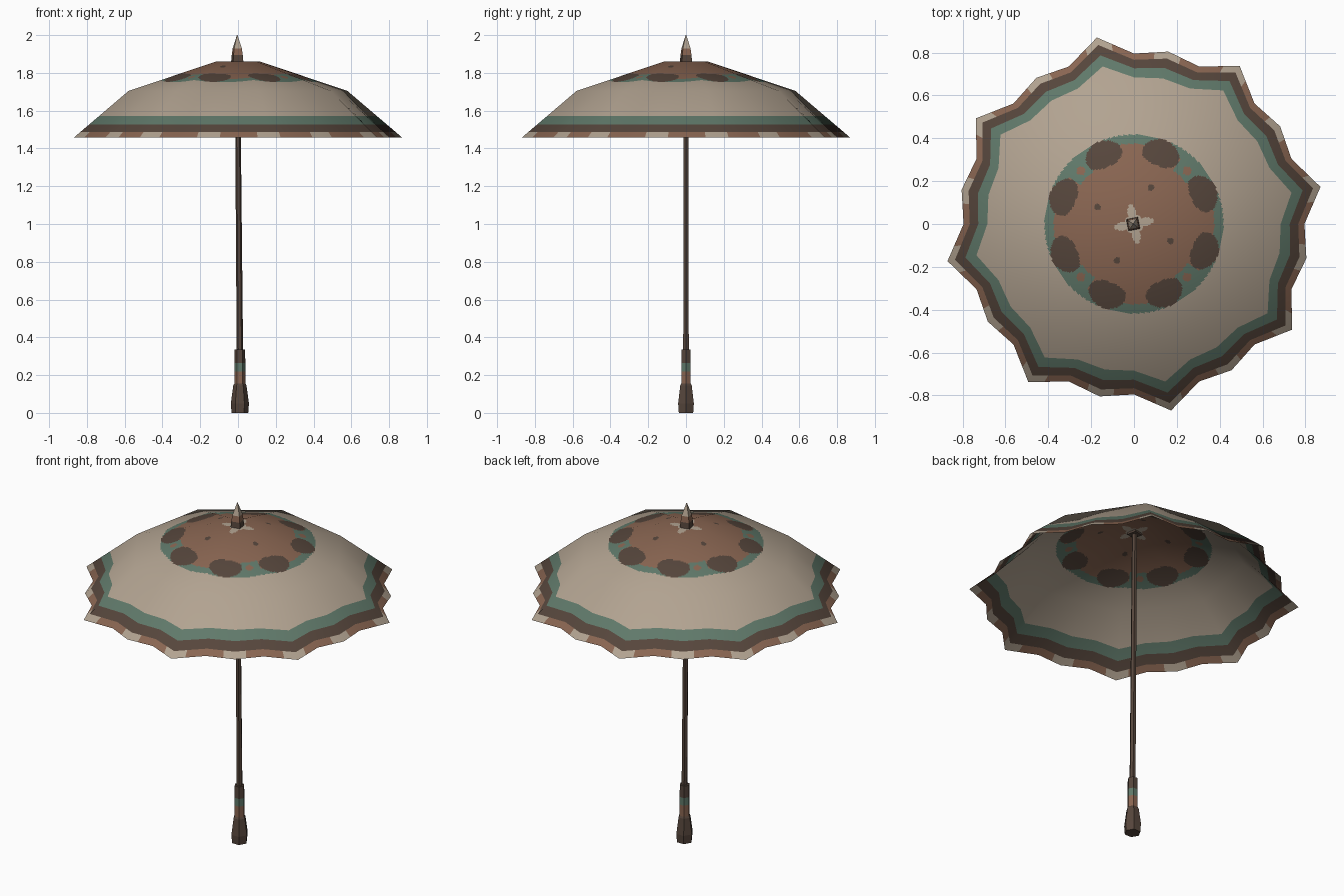
import bpy, math
from mathutils import Vector

if "Cube" in bpy.data.objects:
    bpy.data.objects.remove(bpy.data.objects["Cube"])

MATS = ["beige", "rust", "green", "dark_brown"]
SRGB = {"beige": (178, 163, 145), "rust": (138, 102, 82),
        "green": (96, 121, 106), "dark_brown": (86, 70, 60)}
BEIGE, RUST, GREEN, DARK = range(4)


def lin(c):
    c /= 255
    return c / 12.92 if c < 0.04045 else ((c + 0.055) / 1.055) ** 2.4


mats = []
for n in MATS:
    m = bpy.data.materials.new(n)
    m.diffuse_color = (*[lin(c) for c in SRGB[n]], 1)
    m.use_nodes = True
    m.node_tree.nodes["Principled BSDF"].inputs["Base Color"].default_value = m.diffuse_color
    mats.append(m)


def make(name, verts, faces, rule):
    me = bpy.data.meshes.new(name)
    me.from_pydata(verts, [], faces)
    for m in mats:
        me.materials.append(m)
    for p in me.polygons:
        p.material_index = rule(p.center)
    ob = bpy.data.objects.new(name, me)
    bpy.context.collection.objects.link(ob)
    return ob


# ---- canopy: eight ribs, scalloped rim ----
RIB0 = 11.25


def octagon(R):
    return [R * math.cos(math.radians(22.5)) / math.cos(math.radians(a - 22.5))
            for a in (0, 11.25, 22.5, 33.75)]


SUB = 10
N = 32 * SUB


def ring(radii, z):
    corners = []
    for k in range(32):
        a = math.radians(RIB0 + 11.25 * k)
        r = radii[k % 4]
        corners.append(Vector((r * math.cos(a), r * math.sin(a), z)))
    return [corners[k].lerp(corners[(k + 1) % 32], s / SUB)
            for k in range(32) for s in range(SUB)]


r_top = ring(octagon(0.118), 1.86)
r_mid = ring(octagon(0.59), 1.705)
r_rim = ring([0.887, 0.795, 0.82, 0.795], 1.457)
apex = Vector((0, 0, 1.862))


def blend(a, b, t):
    return [p.lerp(q, t) for p, q in zip(a, b)]


rows = [blend([apex] * N, r_top, i / 10) for i in range(1, 11)]
rows += [blend(r_top, r_mid, i / 60) for i in range(1, 61)]
for z in (1.65, 1.61, 1.572, 1.528, 1.487, 1.457):
    rows.append(blend(r_mid, r_rim, (1.705 - z) / (1.705 - 1.457)))

verts = [apex] + [p for row in rows for p in row]
faces = [(0, 1 + j, 1 + (j + 1) % N) for j in range(N)]
for i in range(len(rows) - 1):
    a, b = 1 + i * N, 1 + (i + 1) * N
    faces += [(a + j, b + j, b + (j + 1) % N, a + (j + 1) % N) for j in range(N)]


def canopy_colour(c):
    r = math.hypot(c.x, c.y)
    ang = math.degrees(math.atan2(c.y, c.x))
    # rim bands by height
    if r > 0.5:
        if c.z > 1.572:
            return BEIGE
        if c.z > 1.528:
            return GREEN
        if c.z > 1.487:
            return DARK
        a = (ang - RIB0) % 45
        return BEIGE if min(a, 45 - a) < 4 or abs(a - 22.5) < 4 else RUST
    # crown: small star, dots, spots and green border
    star = 0.045 + 0.045 * abs(math.cos(math.radians(2 * (ang - 11)))) ** 4 \
        * (math.cos(math.radians(4 * (ang - 11))) > 0)
    if r < star:
        return BEIGE
    d = (ang - 65) % 90
    if math.hypot(r - 0.188, 0.188 * math.radians(min(d, 90 - d))) < 0.015:
        return DARK
    spot = (ang - 24) % 45 - 45 * ((ang - 24) % 45 > 22.5)
    if ((r - 0.355) / 0.062) ** 2 + (r * math.radians(spot) / 0.09) ** 2 < 1:
        return DARK
    diag = abs((ang - 45) % 90 - 90 * ((ang - 45) % 90 > 45))
    if diag < 12 and math.hypot(r - 0.35, 0.35 * math.radians(diag)) < 0.02:
        return RUST
    if r < (0.31 if diag < 9 else 0.375):
        return RUST
    return GREEN if r < 0.417 else BEIGE


canopy = make("canopy", verts, faces, canopy_colour)
me = canopy.data
me.shade_smooth()
normals = []
for v in me.vertices:
    r = math.hypot(v.co.x, v.co.y)
    s = min(0.9, r * 1.0) / max(r, 1e-6)
    normals.append(Vector((v.co.x * s, v.co.y * s, 1)).normalized())
me.normals_split_custom_set_from_vertices(normals)


# ---- pole parts: stacked polygon sections (x, z, radius) ----
def turned(name, sections, sides, turn, rule):
    vs, fs = [], []
    for x, z, r in sections:
        for k in range(sides):
            a = math.radians(turn) + 2 * math.pi * k / sides
            vs.append((x + r * math.cos(a), r * math.sin(a), z))
    for i in range(len(sections) - 1):
        a, b = i * sides, (i + 1) * sides
        for k in range(sides):
            n = (k + 1) % sides
            fs.append((a + k, a + n, b + n, b + k))
    fs.append(tuple(reversed(range(sides))))
    fs.append(tuple(range(len(vs) - sides, len(vs))))
    return make(name, vs, fs, rule)


turned("shaft", [(0.01, 0.32, 0.017), (-0.003, 1.86, 0.014)], 6, 0,
       lambda c: DARK)
turned("grip", [(0.01, 0.13, 0.029), (0.01, 0.22, 0.029), (0.01, 0.265, 0.029),
                (0.009, 0.335, 0.028)], 6, 0,
       lambda c: RUST if c.z < 0.22 else GREEN if c.z < 0.265 else DARK)
turned("handle_end", [(0.01, 0, 0.044), (0.01, 0.05, 0.048),
                      (0.01, 0.145, 0.035), (0.01, 0.155, 0.029)], 6, 0,
       lambda c: DARK)
turned("top_spike", [(-0.004, 1.85, 0.04), (-0.004, 1.895, 0.035),
                     (-0.004, 1.93, 0.029), (-0.004, 2.0, 0.002)], 4, 56,
       lambda c: DARK if c.z < 1.89 else RUST if c.z < 1.92 else BEIGE)
